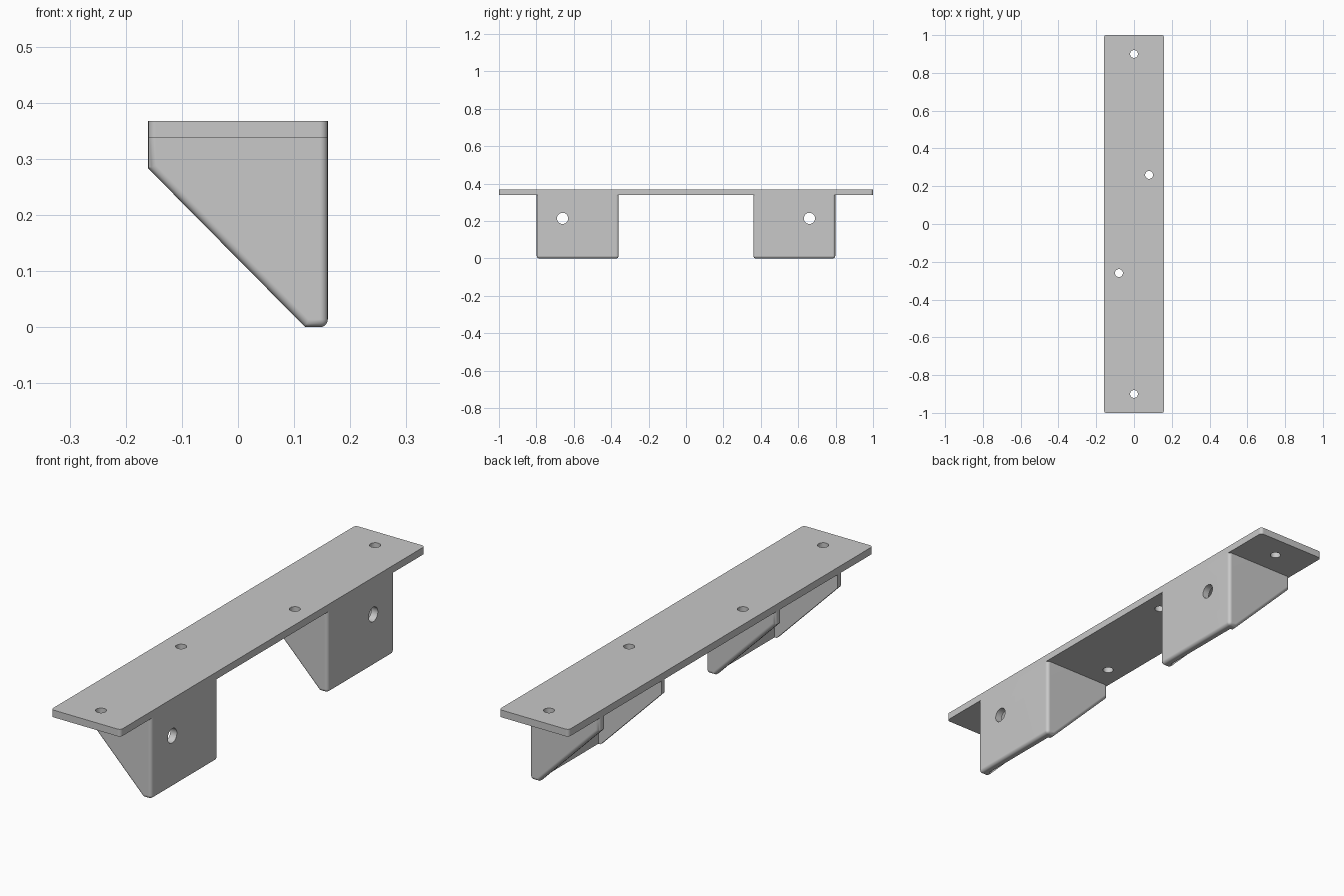
import bpy, bmesh, math
from mathutils import Matrix

cube = bpy.data.objects.get("Cube")
if cube:
    bpy.data.objects.remove(cube, do_unlink=True)

WIDTH, LENGTH, HEIGHT = 0.32, 2.0, 0.368
WALL = 0.03                # sheet thickness
UNDER = HEIGHT - WALL      # underside of the top plate
ROUND = 0.014              # edge radius
NEAR, FAR = 0.36, 0.798    # bracket extent along y

steel = bpy.data.materials.new("light grey metal")
steel.use_nodes = True
GREY = (0.58, 0.58, 0.58, 1)
steel.diffuse_color = GREY
steel.node_tree.nodes["Principled BSDF"].inputs["Base Color"].default_value = GREY


def to_object(name, bm):
    bmesh.ops.recalc_face_normals(bm, faces=bm.faces)
    mesh = bpy.data.meshes.new(name)
    bm.to_mesh(mesh)
    bm.free()
    mesh.materials.append(steel)
    obj = bpy.data.objects.new(name, mesh)
    bpy.context.collection.objects.link(obj)
    return obj


def prism(profile, y0, y1):
    """Extrude an (x, z) outline along y."""
    bm = bmesh.new()
    face = bm.faces.new([bm.verts.new((x, y0, z)) for x, z in profile])
    moved = bmesh.ops.extrude_face_region(bm, geom=[face])["geom"]
    verts = [v for v in moved if isinstance(v, bmesh.types.BMVert)]
    bmesh.ops.translate(bm, verts=verts, vec=(0, y1 - y0, 0))
    bmesh.ops.recalc_face_normals(bm, faces=bm.faces)
    return bm


def box(x0, x1, y0, y1, z0, z1):
    return prism([(x0, z0), (x1, z0), (x1, z1), (x0, z1)], y0, y1)


def round_edges(bm, rule):
    edges = [e for e in bm.edges if rule(e.verts[0].co, e.verts[1].co)]
    bmesh.ops.bevel(bm, geom=edges, offset=ROUND, segments=5, profile=0.5,
                    affect='EDGES')


def drill(radius, centre, axis='Z'):
    bm = bmesh.new()
    turn = Matrix.Rotation(math.pi / 2, 4, 'Y') if axis == 'X' else Matrix()
    bmesh.ops.create_cone(bm, cap_ends=True, segments=32, radius1=radius,
                          radius2=radius, depth=0.15,
                          matrix=Matrix.Translation(centre) @ turn)
    return bm


def cut(obj, cutter_bm):
    cutter = to_object("cutter", cutter_bm)
    cutter.hide_render = True
    mod = obj.modifiers.new("cut", 'BOOLEAN')
    mod.operation, mod.solver, mod.object = 'DIFFERENCE', 'EXACT', cutter
    bpy.context.view_layer.objects.active = obj
    bpy.ops.object.modifier_apply(modifier=mod.name)
    bpy.data.objects.remove(cutter, do_unlink=True)


def finish(obj):
    bpy.ops.object.select_all(action='DESELECT')
    obj.select_set(True)
    bpy.context.view_layer.objects.active = obj
    bpy.ops.object.shade_smooth_by_angle(angle=math.radians(30))
    mod = obj.modifiers.new("even shading", 'WEIGHTED_NORMAL')
    mod.keep_sharp = True


half = WIDTH / 2

# Top plate with rounded corners and four screw holes
bm = box(-half, half, -LENGTH / 2, LENGTH / 2, UNDER, HEIGHT)
round_edges(bm, lambda a, b: abs(a.z - b.z) > 0.01)
top_plate = to_object("top_plate", bm)
for x, y in ((0, 0.9), (0.08, 0.26), (-0.08, -0.26), (0, -0.9)):
    cut(top_plate, drill(0.021, (x, y, HEIGHT)))
finish(top_plate)


# Hollow brackets: an upright face with a tapered gusset at each end
def outer_edge(a, b):
    if a.z > UNDER - 0.001 and b.z > UNDER - 0.001:
        return False
    along_y = abs(a.y - b.y) > 0.01
    return not along_y or a.x > half - 0.001


outline = [(-half, UNDER), (-half, 0.283), (0.12, 0), (half, 0), (half, UNDER)]
for name, side in (("front_bracket", -1), ("back_bracket", 1)):
    y0, y1 = sorted((side * NEAR, side * FAR))
    bm = prism(outline, y0, y1)
    round_edges(bm, outer_edge)
    bracket = to_object(name, bm)
    cut(bracket, box(-half - 0.1, half - WALL, y0 + WALL, y1 - WALL,
                     -0.1, UNDER + 0.1))
    cut(bracket, drill(0.03, (half, side * 0.66, 0.214), 'X'))
    finish(bracket)
